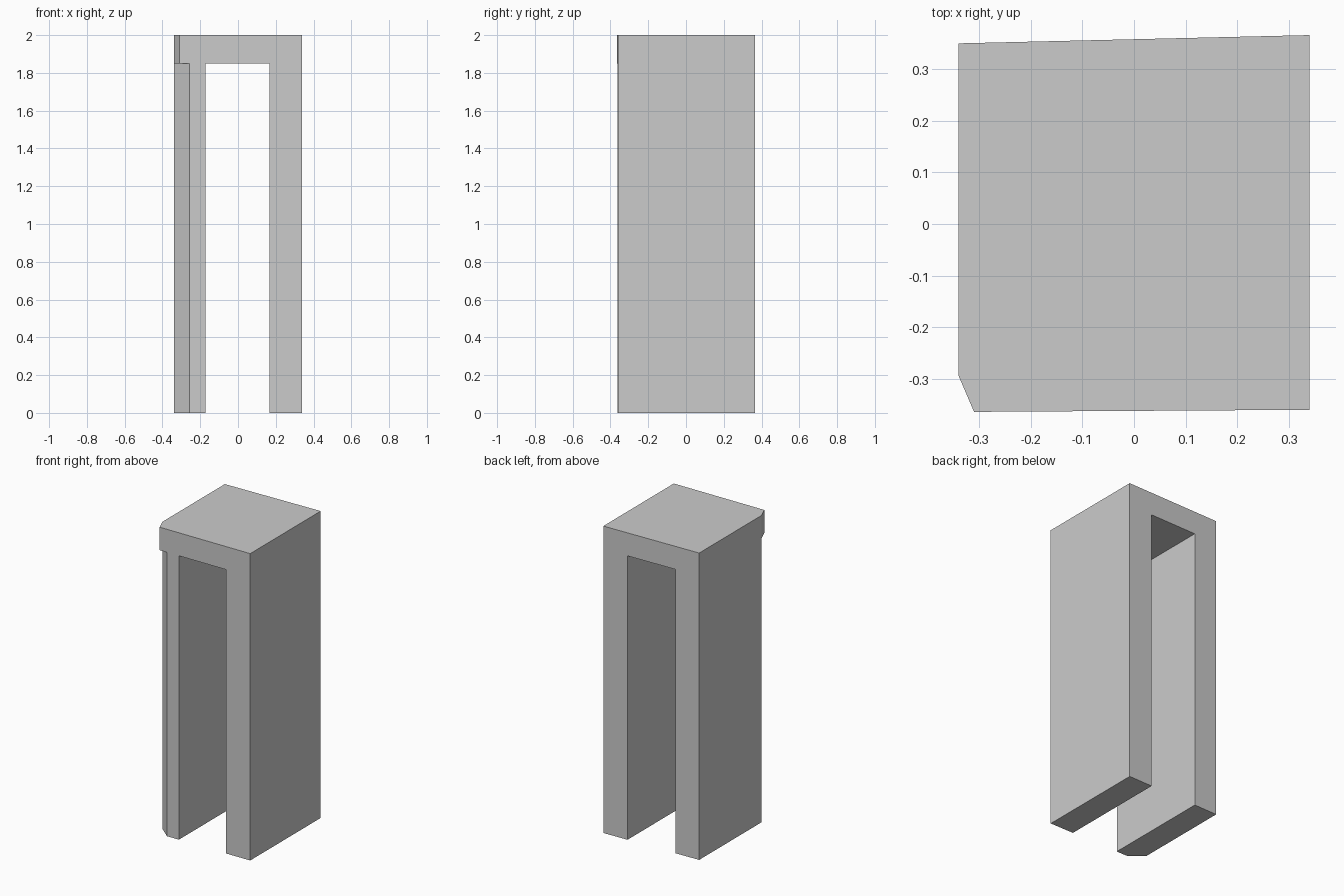
import bpy, bmesh

if "Cube" in bpy.data.objects:
    bpy.data.objects.remove(bpy.data.objects["Cube"])


def prism(name, outline, z0, z1):
    """Extrude a plan outline from z0 to z1."""
    bm = bmesh.new()
    base = bm.faces.new([bm.verts.new((x, y, z0)) for x, y in outline])
    ext = bmesh.ops.extrude_face_region(bm, geom=[base])
    top = [v for v in ext["geom"] if isinstance(v, bmesh.types.BMVert)]
    bmesh.ops.translate(bm, verts=top, vec=(0, 0, z1 - z0))
    bmesh.ops.recalc_face_normals(bm, faces=bm.faces)
    mesh = bpy.data.meshes.new(name)
    bm.to_mesh(mesh)
    bm.free()
    obj = bpy.data.objects.new(name, mesh)
    bpy.context.collection.objects.link(obj)
    return obj


def cut(target, cutter):
    """Subtract the cutter, apply the result and remove the cutter."""
    cutter.hide_render = True
    mod = target.modifiers.new("cut", "BOOLEAN")
    mod.operation = "DIFFERENCE"
    mod.solver = "EXACT"
    mod.object = cutter
    bpy.context.view_layer.objects.active = target
    bpy.ops.object.modifier_apply(modifier=mod.name)
    bpy.data.objects.remove(cutter)


LINTEL_Z = 1.85

# Arch block with slightly skewed plan and one clipped corner
arch = prism("arch", [(-0.34, -0.294), (-0.31, -0.364), (0.34, -0.36),
                      (0.34, 0.366), (-0.34, 0.35)], 0, 2)

# Opening between the two legs
cut(arch, prism("opening_cutter", [(-0.172, -1), (0.168, -1), (0.168, 1), (-0.172, 1)],
                -0.5, LINTEL_Z))

# Wider chamfer on the front left leg, below the lintel
cut(arch, prism("chamfer_cutter", [(-0.42, -0.225), (-0.42, -0.43), (-0.18, -0.43)],
                -0.5, LINTEL_Z))
